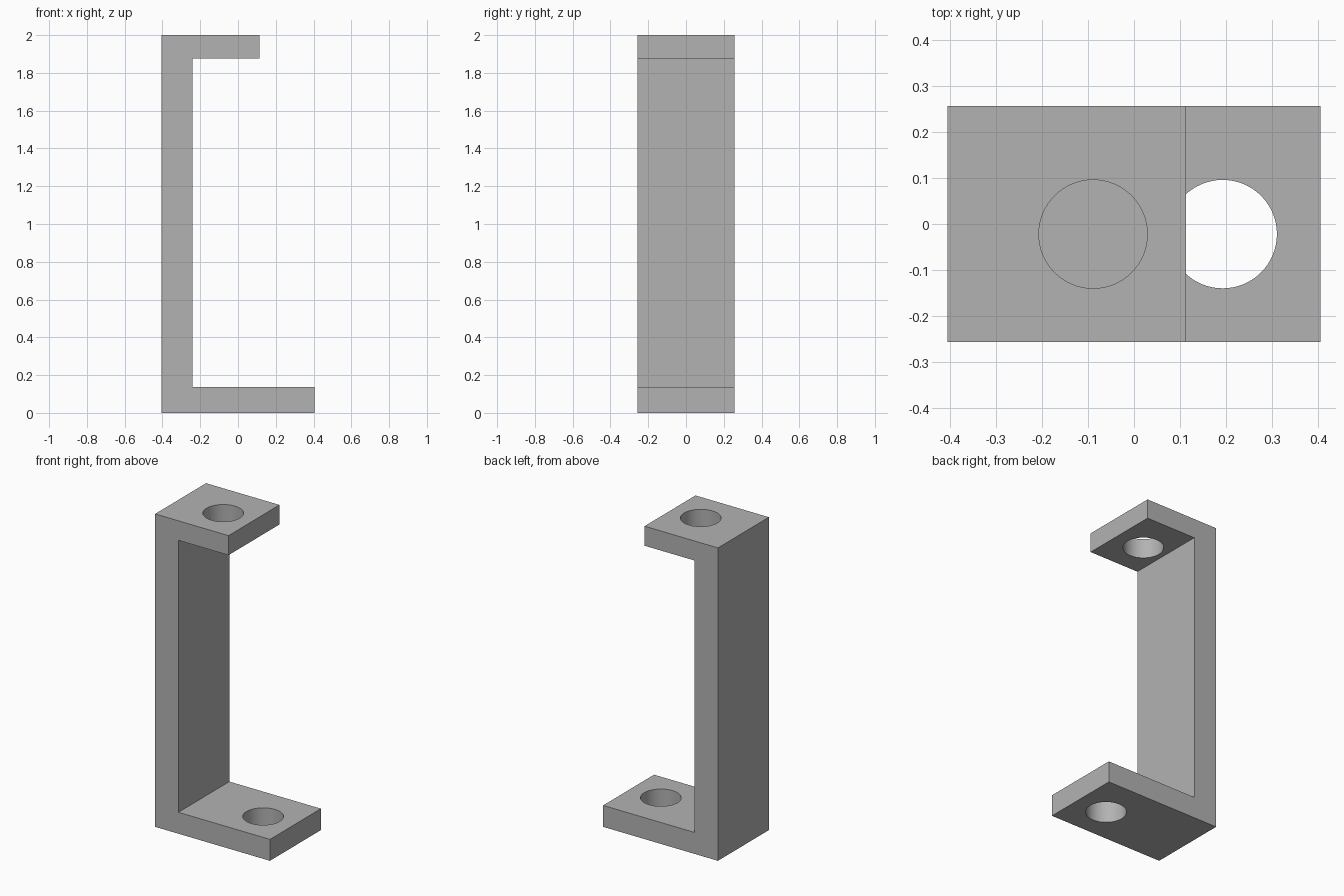
import bpy, bmesh
from mathutils import Matrix

cube = bpy.data.objects.get("Cube")
if cube:
    bpy.data.objects.remove(cube, do_unlink=True)

HALF_DEPTH = 0.257
HOLE_RADIUS = 0.118
HOLE_Y = -0.022

grey = bpy.data.materials.new("plain grey")
grey.use_nodes = True
colour = (0.45, 0.45, 0.45, 1)
grey.diffuse_color = colour
grey.node_tree.nodes["Principled BSDF"].inputs["Base Color"].default_value = colour


def add_object(name, bm):
    bmesh.ops.recalc_face_normals(bm, faces=bm.faces)
    mesh = bpy.data.meshes.new(name)
    bm.to_mesh(mesh)
    bm.free()
    mesh.materials.append(grey)
    obj = bpy.data.objects.new(name, mesh)
    bpy.context.collection.objects.link(obj)
    return obj


# Bracket: C-shaped side profile extruded through its depth
left, inner, top_end, foot_end = -0.406, -0.241, 0.113, 0.406
foot_top, arm_bottom, height = 0.137, 1.875, 2.0
profile = [(left, 0), (foot_end, 0), (foot_end, foot_top), (inner, foot_top),
           (inner, arm_bottom), (top_end, arm_bottom), (top_end, height), (left, height)]
bm = bmesh.new()
face = bm.faces.new([bm.verts.new((x, -HALF_DEPTH, z)) for x, z in profile])
extruded = bmesh.ops.extrude_face_region(bm, geom=[face])["geom"]
bmesh.ops.translate(bm, vec=(0, 2 * HALF_DEPTH, 0),
                    verts=[v for v in extruded if isinstance(v, bmesh.types.BMVert)])
bracket = add_object("bracket", bm)


# Round bolt holes through the arm and the foot
def cut_hole(name, x, z):
    bm = bmesh.new()
    bmesh.ops.create_cone(bm, cap_ends=True, segments=64, radius1=HOLE_RADIUS,
                          radius2=HOLE_RADIUS, depth=0.4,
                          matrix=Matrix.Translation((x, HOLE_Y, z)))
    cutter = add_object(name, bm)
    cutter.hide_render = True
    cutter.hide_set(True)
    cut = bracket.modifiers.new(name, 'BOOLEAN')
    cut.operation = 'DIFFERENCE'
    cut.solver = 'EXACT'
    cut.object = cutter


cut_hole("arm_hole_cutter", -0.089, (arm_bottom + height) / 2)
cut_hole("foot_hole_cutter", 0.193, foot_top / 2)

# Smooth hole walls, sharp edges elsewhere: apply the cuts first
bpy.ops.object.select_all(action='DESELECT')
bracket.select_set(True)
bpy.context.view_layer.objects.active = bracket
for modifier in list(bracket.modifiers):
    bpy.ops.object.modifier_apply(modifier=modifier.name)
bpy.ops.object.shade_smooth_by_angle()
for obj in list(bpy.data.objects):
    if obj.name.endswith("_cutter"):
        bpy.data.objects.remove(obj, do_unlink=True)
